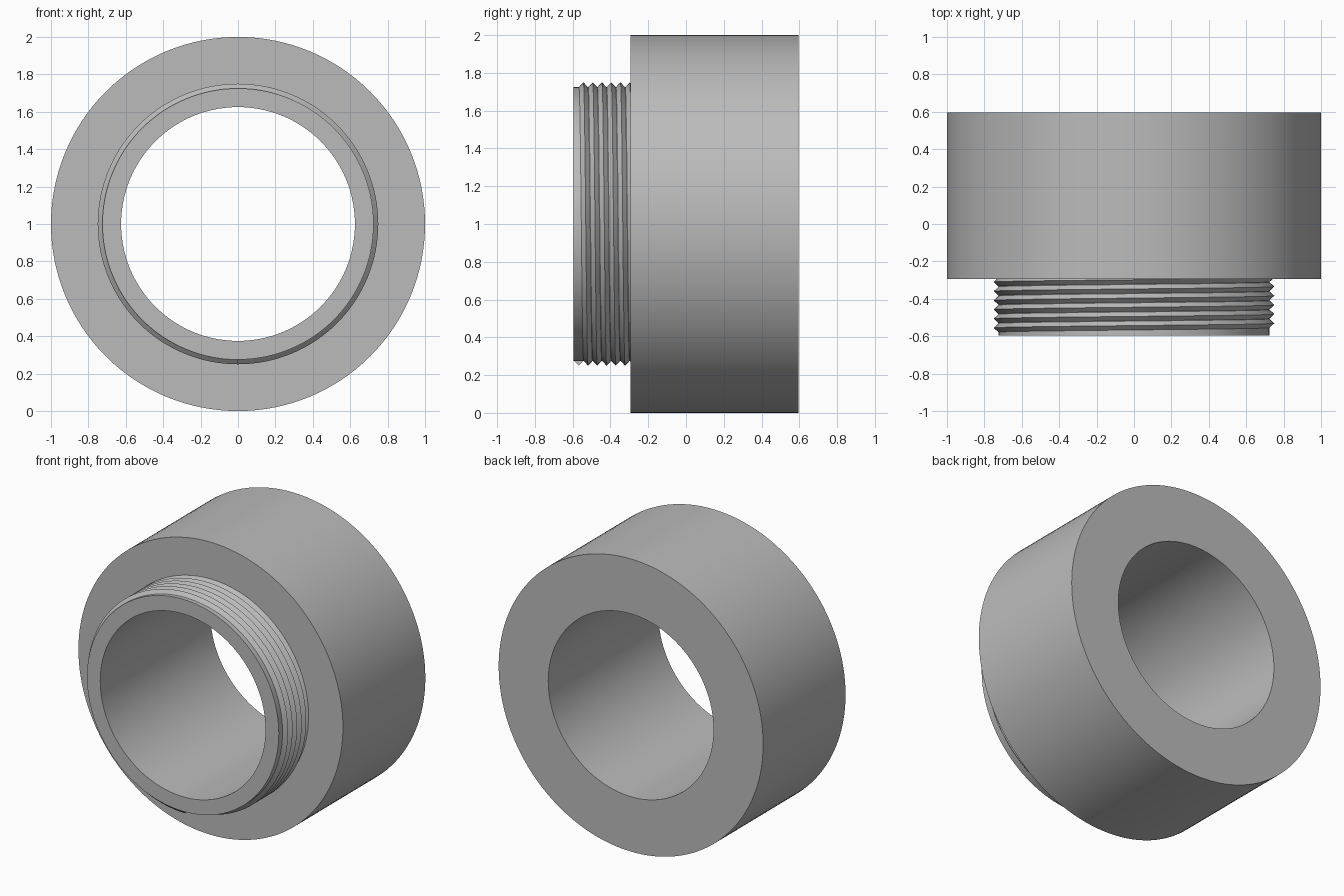
import bpy, bmesh
from math import sin, cos, pi

cube = bpy.data.objects.get("Cube")
if cube:
    bpy.data.objects.remove(cube, do_unlink=True)

SEGMENTS = 128            # divisions per turn
HALF_LENGTH = 0.595
SHOULDER_Y = -0.295
BORE, NECK, CREST, OUTER = 0.625, 0.725, 0.75, 1.0
PITCH = 0.049
TURNS = 6

metal = bpy.data.materials.new("plain grey metal")
metal.use_nodes = True
GREY = (0.5, 0.5, 0.5, 1.0)
metal.diffuse_color = GREY
metal.node_tree.nodes["Principled BSDF"].inputs["Base Color"].default_value = GREY


def around(radius, y, angle):
    """Point at an angle from the top, turning about the y axis."""
    return (radius * sin(angle), y, 1 + radius * cos(angle))


def bridge(bm, a, b):
    """Join two closed sections with quads."""
    for i in range(len(a)):
        j = (i + 1) % len(a)
        bm.faces.new((a[i], a[j], b[j], b[i]))


def finish(bm, name):
    bmesh.ops.recalc_face_normals(bm, faces=bm.faces)
    mesh = bpy.data.meshes.new(name)
    bm.to_mesh(mesh)
    bm.free()
    mesh.materials.append(metal)
    obj = bpy.data.objects.new(name, mesh)
    bpy.context.collection.objects.link(obj)
    bpy.ops.object.select_all(action="DESELECT")
    obj.select_set(True)
    bpy.context.view_layer.objects.active = obj
    bpy.ops.object.shade_smooth_by_angle(angle=pi / 6)


# Thick collar and narrower neck with a straight bore, turned from one profile
profile = [(BORE, -HALF_LENGTH), (NECK, -HALF_LENGTH), (NECK, SHOULDER_Y),
           (OUTER, SHOULDER_Y), (OUTER, HALF_LENGTH), (BORE, HALF_LENGTH)]
bm = bmesh.new()
sections = [[bm.verts.new(around(r, y, 2 * pi * k / SEGMENTS)) for r, y in profile]
            for k in range(SEGMENTS)]
for k in range(SEGMENTS):
    bridge(bm, sections[k - 1], sections[k])
finish(bm, "collar_and_neck")

# Right-handed V thread, starting at the bottom and running into the shoulder
bm = bmesh.new()
root = NECK - 0.001
start_y = -HALF_LENGTH + PITCH / 2 + 0.003
sections = []
for k in range(TURNS * SEGMENTS + 1):
    turn = k / SEGMENTS
    y = start_y + PITCH * turn
    angle = pi + 2 * pi * turn
    sections.append([bm.verts.new(around(r, y + dy, angle)) for r, dy in
                     ((root, -PITCH / 2), (CREST, 0), (root, PITCH / 2))])
for a, b in zip(sections, sections[1:]):
    bridge(bm, a, b)
bm.faces.new(sections[0])
bm.faces.new(sections[-1])
finish(bm, "neck_thread")
